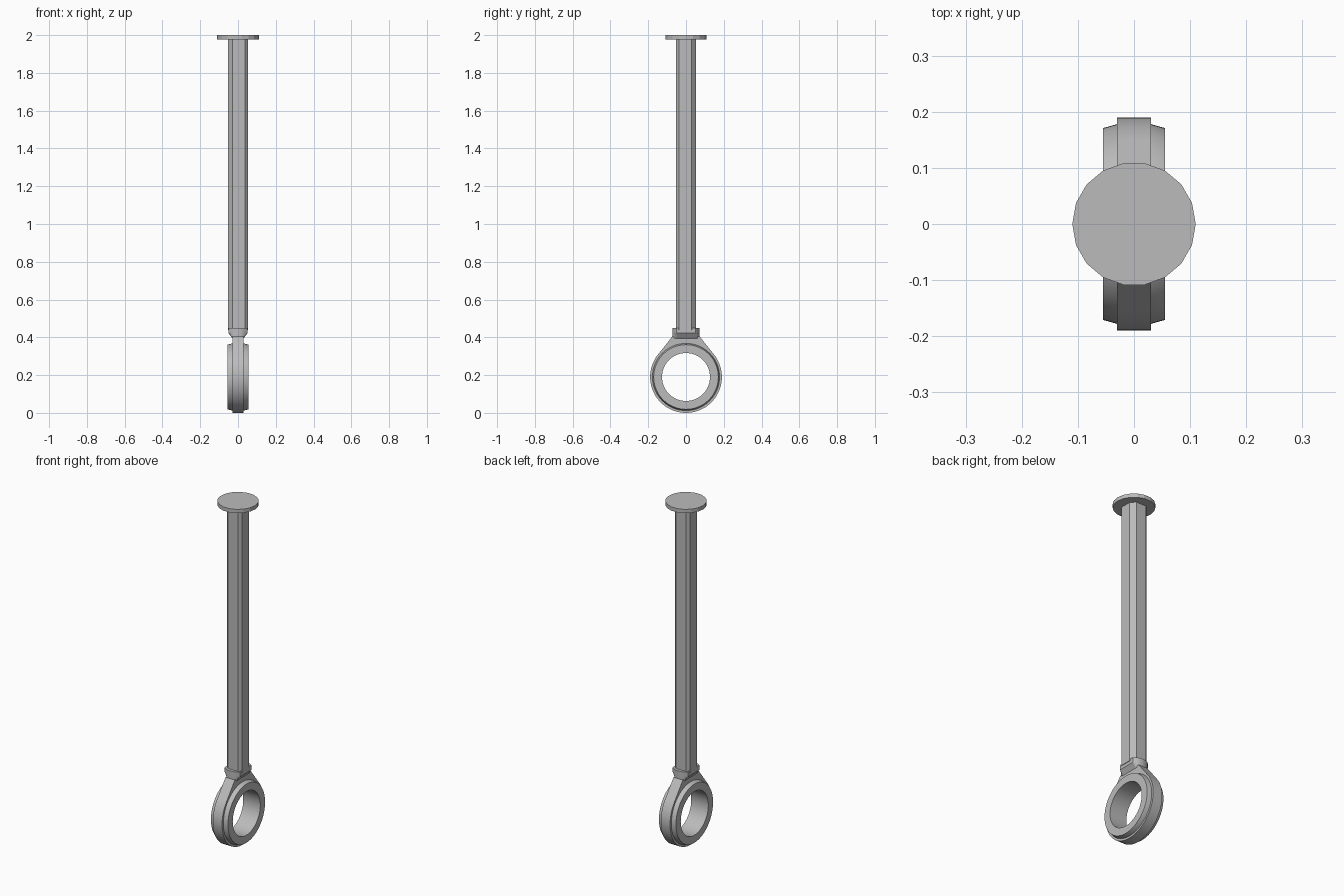
import bpy, bmesh, math
from mathutils import Vector

cube = bpy.data.objects.get("Cube")
if cube:
    bpy.data.objects.remove(cube, do_unlink=True)

steel = bpy.data.materials.new("grey_steel")
steel.use_nodes = True
colour = (0.5, 0.5, 0.5, 1)
steel.diffuse_color = colour
steel.node_tree.nodes["Principled BSDF"].inputs["Base Color"].default_value = colour


def loft(name, loops, ring=False, smooth=False):
    """Skin a row of matching loops; ring joins last to first, otherwise cap the ends."""
    bm = bmesh.new()
    rows = [[bm.verts.new(p) for p in loop] for loop in loops]
    pairs = list(zip(rows, rows[1:])) + ([(rows[-1], rows[0])] if ring else [])
    for a, b in pairs:
        n = len(a)
        for i in range(n):
            j = (i + 1) % n
            bm.faces.new((a[i], a[j], b[j], b[i]))
    if not ring:
        bm.faces.new(rows[0])
        bm.faces.new(rows[-1])
    bmesh.ops.recalc_face_normals(bm, faces=bm.faces)
    mesh = bpy.data.meshes.new(name)
    bm.to_mesh(mesh)
    bm.free()
    mesh.materials.append(steel)
    obj = bpy.data.objects.new(name, mesh)
    bpy.context.collection.objects.link(obj)
    if smooth:
        bpy.ops.object.select_all(action='DESELECT')
        obj.select_set(True)
        bpy.context.view_layer.objects.active = obj
        bpy.ops.object.shade_smooth_by_angle(angle=math.radians(25))
    return obj


def circle(r, n):
    return [(r * math.cos(math.tau * i / n), r * math.sin(math.tau * i / n)) for i in range(n)]


def flat(points, z):
    return [(x, y, z) for x, y in points]


# Round cap on top
disc = circle(0.11, 18)
loft("top_cap", [flat(disc, 1.978), flat(disc, 2.0)])

# Long shaft: a square bar with two wide and two narrow chamfers
h, wide, narrow = 0.053, 0.025, 0.016
half = [(h, narrow - h), (h, h - wide), (h - wide, h), (narrow - h, h)]
bar = half + [(-x, -y) for x, y in half]
loft("shaft", [flat(bar, 0.44), flat(bar, 1.98)])

# Collar: a disc with two flat sides, narrowing down into the eye
def collar_outline(r, w):
    return [(max(-w, min(w, x)), y) for x, y in circle(r, 32)]

loft("collar", [flat(collar_outline(0.072, w), z)
                for w, z in ((0.03, 0.395), (0.05, 0.422), (0.05, 0.45))], smooth=True)

# Eye plate: teardrop outline with a round hole
centre, radius, N = 0.19, 0.19, 64
shoulder = Vector((0.072, 0.215))
tangent = math.atan2(shoulder.y, shoulder.x) - math.acos(radius / shoulder.length)
sweep = math.pi + 2 * tangent
arc = [tangent - sweep * i / N for i in range(N + 1)]
outer = [Vector((math.cos(a), math.sin(a))) * radius for a in arc]
outer += [Vector((-shoulder.x, shoulder.y)), shoulder]
inner = [p.normalized() * 0.15 for p in outer]


def upright(points, x):
    return [(x, p[0], p[1] + centre) for p in points]

t = 0.03
loft("eye_plate", [upright(outer, -t), upright(outer, t),
                   upright(inner, t), upright(inner, -t)], ring=True, smooth=True)

# Bearing sleeve through the eye, tapering slightly outward
profile = [(-0.055, 0.127), (-0.055, 0.171), (-0.03, 0.178),
           (0.03, 0.178), (0.055, 0.171), (0.055, 0.127)]
loft("bearing_sleeve", [upright(circle(r, N), x) for x, r in profile], ring=True, smooth=True)
